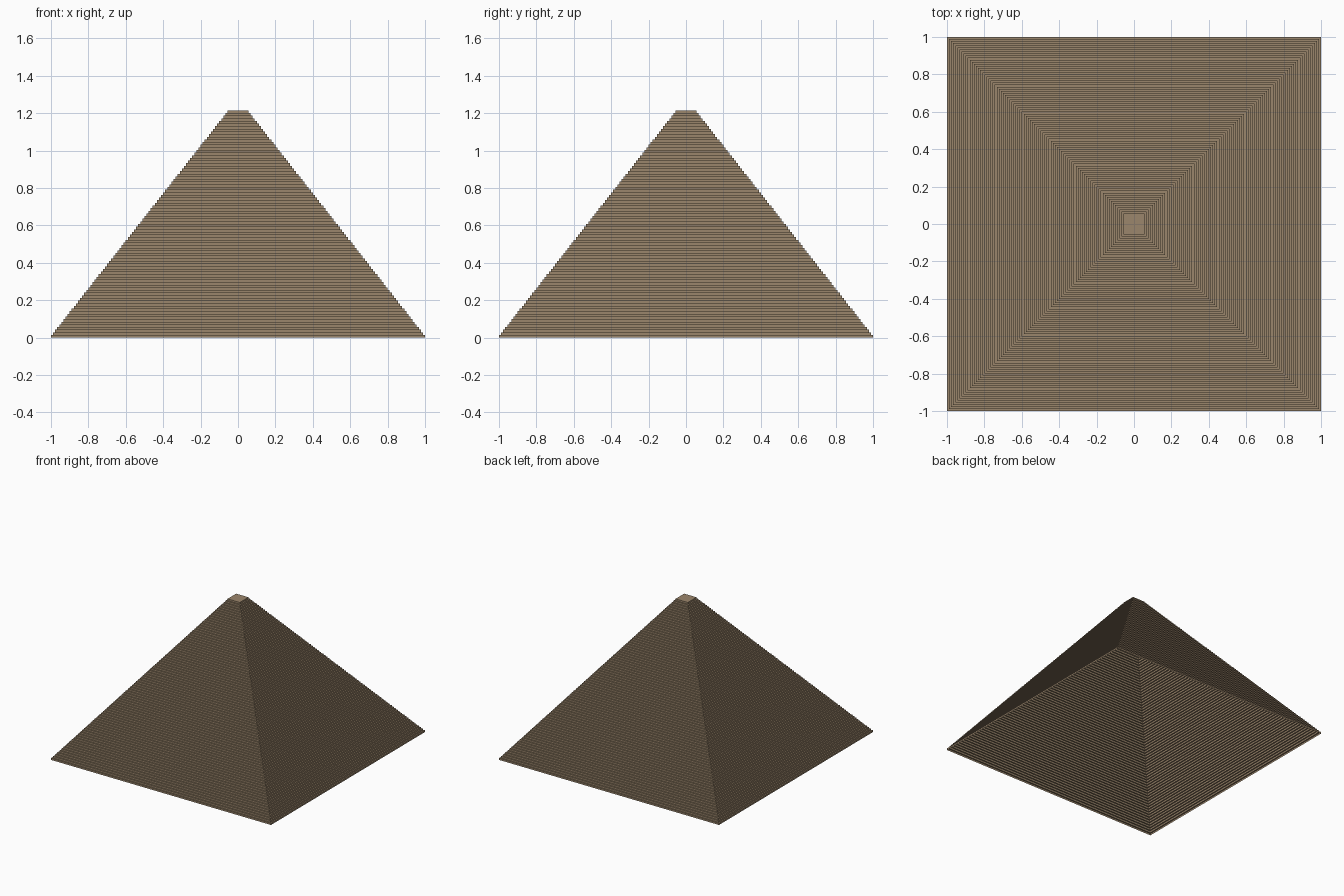
import bpy
import bmesh

if "Cube" in bpy.data.objects:
    bpy.data.objects.remove(bpy.data.objects["Cube"])

COURSES = 86         # number of stone steps
HEIGHT = 1.215
TOP_HALF = 0.056     # half width of the flat summit
RISE = HEIGHT / COURSES
TREAD = (1.0 - TOP_HALF) / (COURSES - 1)


def square_ring(bm, half, z):
    return [bm.verts.new((sx * half, sy * half, z))
            for sx, sy in ((-1, -1), (1, -1), (1, 1), (-1, 1))]


def bridge(bm, lower, upper):
    for i in range(4):
        j = (i + 1) % 4
        bm.faces.new((lower[i], lower[j], upper[j], upper[i]))


# Hollow stepped shell, open underneath
bm = bmesh.new()
ring = square_ring(bm, 1.0, 0.0)
for c in range(COURSES):
    half = 1.0 - c * TREAD
    z = (c + 1) * RISE
    top = square_ring(bm, half, z)
    bridge(bm, ring, top)                # riser
    if c < COURSES - 1:
        ring = square_ring(bm, half - TREAD, z)
        bridge(bm, top, ring)            # tread
    else:
        bm.faces.new(top)                # flat summit

mesh = bpy.data.meshes.new("stepped_pyramid")
bm.to_mesh(mesh)
bm.free()

stone = bpy.data.materials.new("tan_stone")
stone.diffuse_color = (0.33, 0.24, 0.15, 1.0)
stone.use_nodes = True
stone.node_tree.nodes["Principled BSDF"].inputs["Base Color"].default_value = stone.diffuse_color
mesh.materials.append(stone)
pyramid = bpy.data.objects.new("stepped_pyramid", mesh)
bpy.context.collection.objects.link(pyramid)
